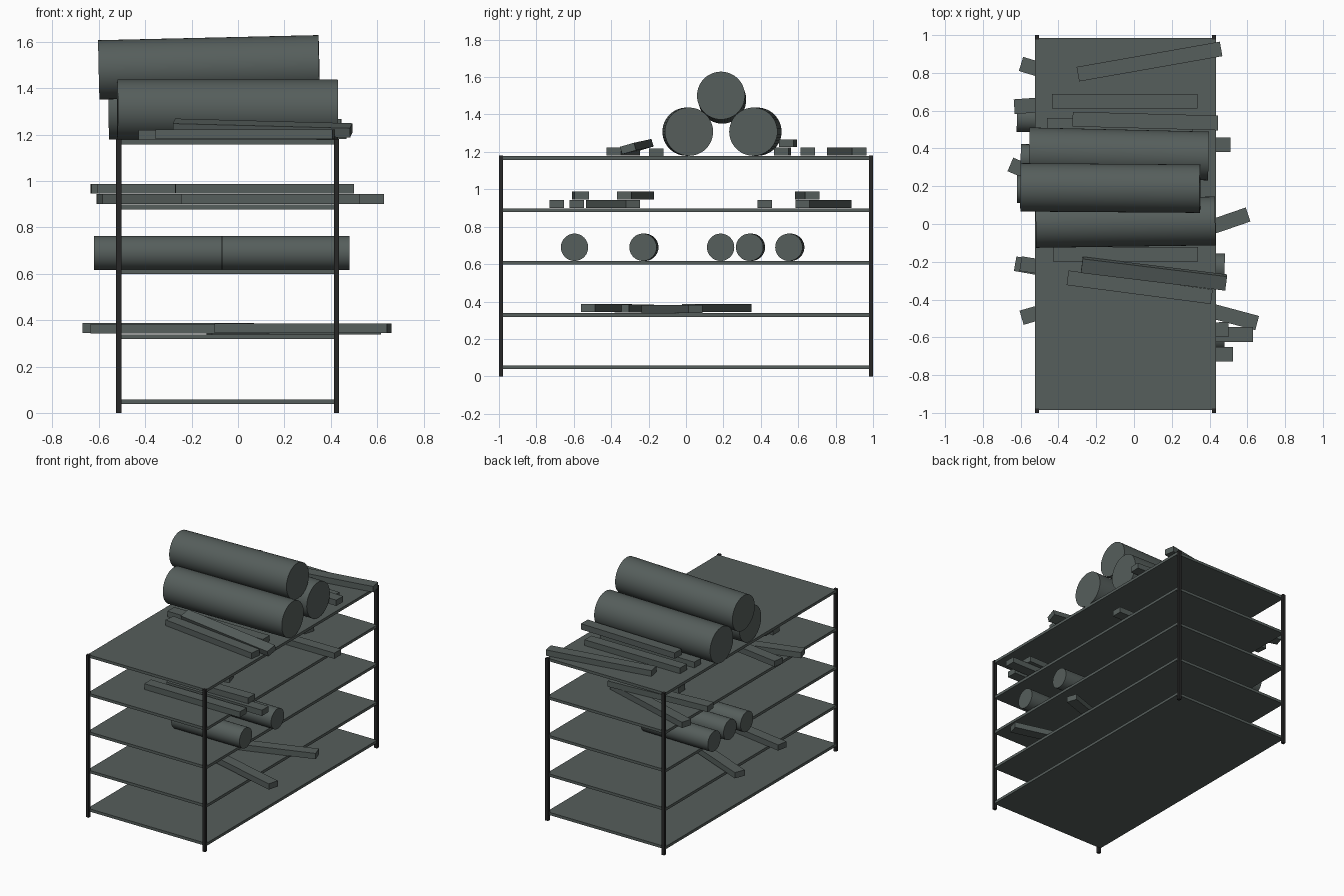
import bpy, math
from mathutils import Vector, Euler

if "Cube" in bpy.data.objects:
    bpy.data.objects.remove(bpy.data.objects["Cube"])


def material(name, rgb):
    m = bpy.data.materials.new(name)
    m.diffuse_color = (*rgb, 1)
    m.use_nodes = True
    m.node_tree.nodes["Principled BSDF"].inputs["Base Color"].default_value = m.diffuse_color
    return m


GREY = material("slate grey", (0.092, 0.112, 0.106))
DARK = material("near black", (0.02, 0.02, 0.02))


def box(name, centre, size, mat=GREY, rot=(0, 0, 0)):
    bpy.ops.mesh.primitive_cube_add(size=1, location=centre,
                                    rotation=[math.radians(a) for a in rot])
    o = bpy.context.object
    o.name = name
    o.scale = size
    bpy.ops.object.transform_apply(location=False, rotation=False, scale=True)
    o.data.materials.append(mat)


def log(name, a, b, r):
    a, b = Vector(a), Vector(b)
    bpy.ops.mesh.primitive_cylinder_add(vertices=48, radius=r, depth=(b - a).length,
                                        location=(a + b) / 2)
    o = bpy.context.object
    o.name = name
    o.rotation_euler = (b - a).to_track_quat('Z', 'Y').to_euler()
    o.data.materials.append(GREY)
    bpy.ops.object.shade_smooth_by_angle()


X0, X1, H = -0.525, 0.435, 1.182
TOPS = [0.058 + 0.28 * i for i in range(5)]

# Rack: corner posts and five shelves
for x in (X0 + 0.011, X1 - 0.011):
    for y in (-0.989, 0.989):
        box("corner_post", (x, y, H / 2), (0.022, 0.022, H), DARK)
for z in TOPS:
    box("shelf", ((X0 + X1) / 2, 0, z - 0.01), (X1 - X0 - 0.004, 1.968, 0.02))

# Three large rolls stacked on the top shelf
log("large_log_front", (-0.52, 0.003, 1.308), (0.43, 0.016, 1.308), 0.129)
log("large_log_back", (-0.555, 0.382, 1.308), (0.395, 0.36, 1.308), 0.129)
log("large_log_top", (-0.60, 0.194, 1.479), (0.35, 0.187, 1.501), 0.128)

# Small rolls on the middle shelf: (left x, left y, right y)
for x, ya, yb in ((-0.07, -0.596, -0.596), (-0.07, -0.22, -0.23), (-0.62, 0.185, 0.185),
                  (-0.60, 0.35, 0.34), (-0.62, 0.56, 0.55)):
    log("small_log", (x, ya, 0.69), (x + 0.55, yb, 0.69), 0.073)

# Planks: (shelf, centre x, centre y, height of centre above shelf, yaw)
LOW, HIGH = 0.024, 0.068
PLANKS = [
    (1, 0.24, -0.075, 0.022, 19), (1, 0.28, -0.425, 0.027, -15),
    (1, -0.30, 0.165, 0.028, -23), (1, -0.25, -0.277, 0.025, -10),
    (3, 0.14, -0.69, LOW, 0), (3, 0.245, -0.585, LOW, 0), (3, 0.115, -0.565, HIGH, 1),
    (3, 0.125, 0.42, LOW, 0), (3, -0.23, 0.735, LOW, -17), (3, -0.25, 0.648, HIGH, 4),
    (3, -0.225, -0.39, LOW, 16), (3, -0.22, -0.27, HIGH, -9),
    (4, 0.082, 0.86, LOW, 10), (4, -0.05, 0.65, LOW, 0), (4, 0.06, 0.545, HIGH, -1.5),
    (4, -0.075, 0.515, LOW, -1), (4, -0.045, -0.16, 0.02, 0), (4, 0.03, -0.335, LOW, -7.5),
]
for s, x, y, dz, yaw in PLANKS:
    box("plank", (x, y, TOPS[s] + dz), (0.77, 0.078, 0.042), GREY, (0, 0, yaw))

# Plank leaning on its neighbour
box("leaning_plank", (0.106, -0.263, 1.228), (0.77, 0.078, 0.042), GREY, (16, 1.5, -7))
